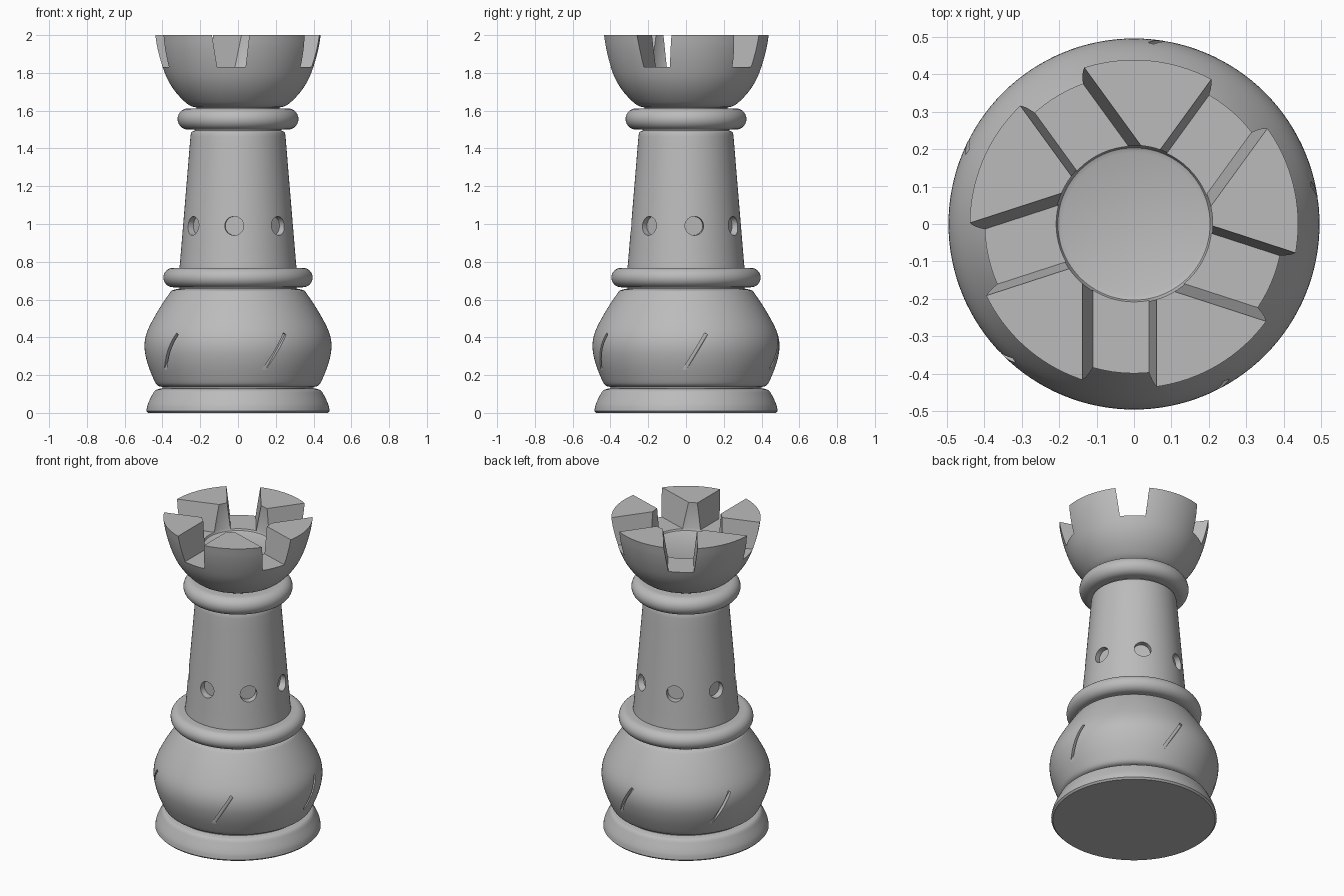
import bpy, bmesh
from math import pi, cos, sin, radians
from mathutils import Matrix, Vector

cube = bpy.data.objects.get("Cube")
if cube:
    bpy.data.objects.remove(cube)

grey = bpy.data.materials.new("stone_grey")
grey.use_nodes = True
COLOUR = (0.5, 0.5, 0.5, 1)
grey.diffuse_color = COLOUR
grey.node_tree.nodes["Principled BSDF"].inputs["Base Color"].default_value = COLOUR


def to_object(name, bm):
    bmesh.ops.recalc_face_normals(bm, faces=bm.faces)
    mesh = bpy.data.meshes.new(name)
    bm.to_mesh(mesh)
    bm.free()
    mesh.materials.append(grey)
    obj = bpy.data.objects.new(name, mesh)
    bpy.context.collection.objects.link(obj)
    return obj


def smooth_curve(points, steps=5):
    """Catmull-Rom curve through the points."""
    p = [Vector(q) for q in points]
    p = [2 * p[0] - p[1]] + p + [2 * p[-1] - p[-2]]
    out = []
    for a, b, c, d in zip(p, p[1:], p[2:], p[3:]):
        for i in range(steps):
            t = i / steps
            out.append(0.5 * (2 * b + (c - a) * t + (2 * a - 5 * b + 4 * c - d) * t * t
                              + (3 * b - a - 3 * c + d) * t ** 3))
    return out + [p[-2]]


def lathe(name, profile, sides=128):
    """Revolve (radius, height) points, closed on the axis at both ends."""
    bm = bmesh.new()
    rings = [[bm.verts.new((r * cos(2 * pi * i / sides), r * sin(2 * pi * i / sides), z))
              for i in range(sides)] for r, z in profile]
    for low, high in zip(rings, rings[1:]):
        for i in range(sides):
            j = (i + 1) % sides
            bm.faces.new((low[i], low[j], high[j], high[i]))
    bm.faces.new(rings[0][::-1])
    bm.faces.new(rings[-1])
    return to_object(name, bm)


def ring_profile(radius, bottom, top, inner):
    """Flat collar with a rounded rim."""
    h = (top - bottom) / 2
    rim = [(radius - h + h * cos(a), bottom + h + h * sin(a))
           for a in (pi * (k / 16 - 0.5) for k in range(17))]
    return [(inner, bottom)] + rim + [(inner, top)]


def cut(target, cutter):
    cutter.hide_render = True
    mod = target.modifiers.new("cut", 'BOOLEAN')
    mod.operation = 'DIFFERENCE'
    mod.solver = 'EXACT'
    mod.object = cutter
    bpy.context.view_layer.objects.active = target
    bpy.ops.object.modifier_apply(modifier=mod.name)
    bpy.data.objects.remove(cutter)


def around(obj, degrees):
    """Turn a cutter made facing -y around the z axis."""
    obj.data.transform(Matrix.Rotation(radians(degrees), 4, 'Z'))
    return obj


# Foot
foot = lathe("foot", [(0.475, 0), (0.485, 0.01)] + smooth_curve(
    [(0.485, 0.012), (0.478, 0.045), (0.457, 0.09), (0.44, 0.118), (0.415, 0.128)])
    + [(0.40, 0.129), (0.40, 0.16)])

# Bulging lower body with slanted slits
belly = lathe("belly", smooth_curve(
    [(0.395, 0.136), (0.425, 0.145), (0.445, 0.175), (0.48, 0.265), (0.495, 0.35),
     (0.481, 0.43), (0.43, 0.53), (0.365, 0.63), (0.345, 0.65), (0.31, 0.658)])
    + [(0.31, 0.68)])
for k in range(5):
    bm = bmesh.new()
    bmesh.ops.create_cube(bm, size=1, matrix=Matrix.Translation((0, -0.515, 0.325))
                          @ Matrix.Rotation(radians(31), 4, 'Y')
                          @ Matrix.Diagonal((0.018, 0.1, 0.22, 1)))
    cut(belly, around(to_object("slit_cutter", bm), 24 + 72 * k))

# Collars
lower_collar = lathe("lower_collar", ring_profile(0.395, 0.665, 0.768, 0.2))
upper_collar = lathe("upper_collar", ring_profile(0.32, 1.5, 1.612, 0.15))

# Tapered shaft with shallow round holes
shaft = lathe("shaft", [(0.31, 0.7), (0.31, 0.768)] + smooth_curve(
    [(0.308, 0.785), (0.28, 1.12), (0.252, 1.46)])
    + smooth_curve([(0.25, 1.475), (0.245, 1.488), (0.23, 1.494)]) + [(0.225, 1.53)])
for k in range(7):
    bm = bmesh.new()
    bmesh.ops.create_cone(bm, cap_ends=True, segments=32, radius1=0.05, radius2=0.05, depth=0.2,
                          matrix=Matrix.Translation((0, -0.352, 0.99))
                          @ Matrix.Rotation(pi / 2, 4, 'X'))
    cut(shaft, around(to_object("hole_cutter", bm), -4 + 360 * k / 7))

# Crown bowl with a central pit and five flared notches
crown = lathe("crown", [(0.22, 1.59)] + smooth_curve(
    [(0.22, 1.617), (0.25, 1.625), (0.285, 1.65), (0.335, 1.705), (0.375, 1.77),
     (0.405, 1.85), (0.426, 1.93), (0.438, 2.0)]))
cut(crown, lathe("pit_cutter", [(0.19, 1.815), (0.203, 1.82), (0.21, 1.835), (0.21, 2.1)]))
for k in range(5):
    bm = bmesh.new()
    section = [(-0.11, 1.83), (0.04, 1.83), (0.0635, 2.03), (-0.143, 2.03)]
    face = bm.faces.new([bm.verts.new((x, -0.12, z)) for x, z in section])
    far = bmesh.ops.extrude_face_region(bm, geom=[face])["geom"]
    bmesh.ops.translate(bm, vec=(0, -0.5, 0),
                        verts=[v for v in far if isinstance(v, bmesh.types.BMVert)])
    cut(crown, around(to_object("notch_cutter", bm), 72 * k))

# Smooth shading with sharp edges kept
bpy.ops.object.select_all(action='DESELECT')
for obj in (foot, belly, lower_collar, shaft, upper_collar, crown):
    obj.select_set(True)
bpy.context.view_layer.objects.active = crown
bpy.ops.object.shade_smooth_by_angle(angle=radians(35))
